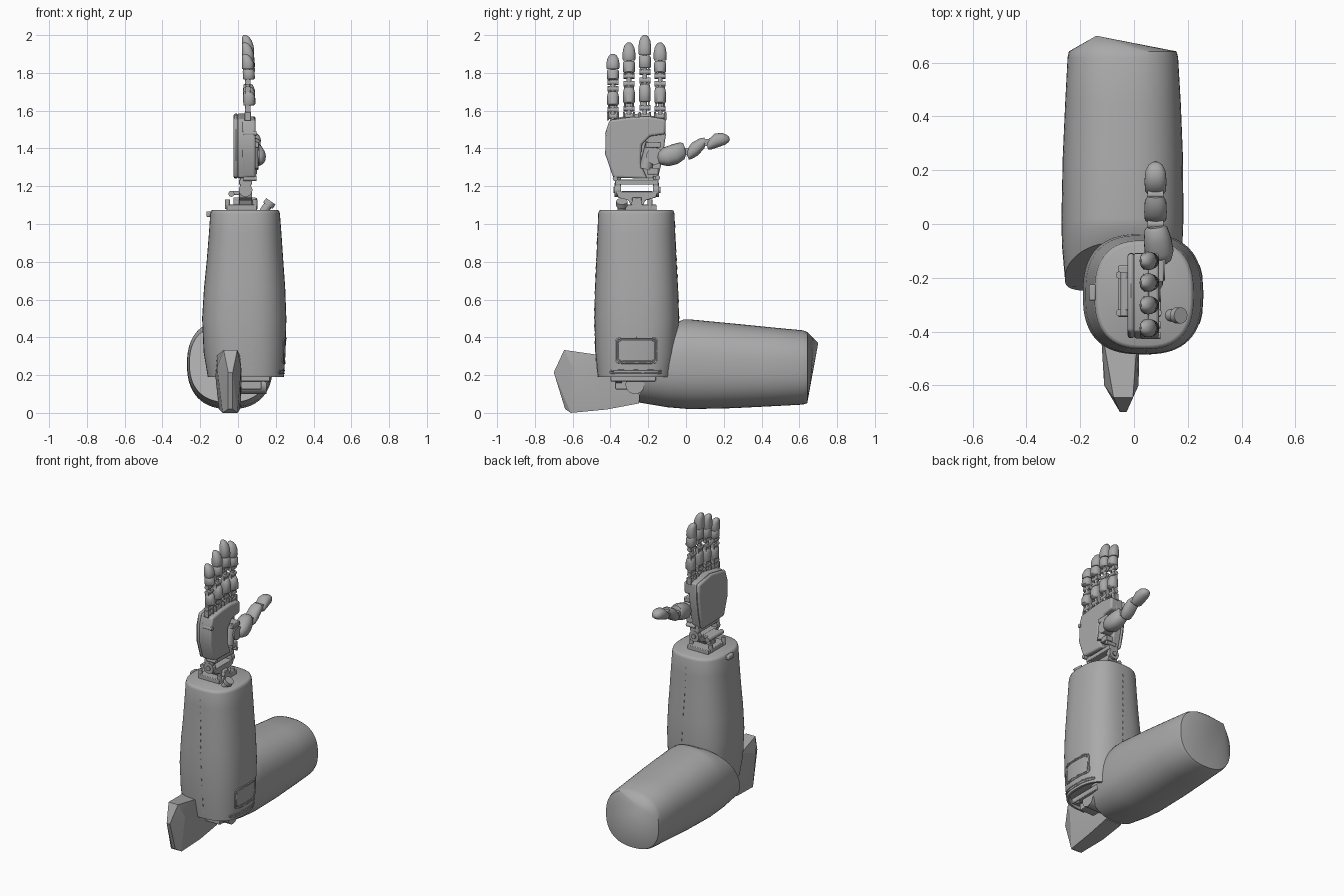
import bpy, bmesh, math
from mathutils import Vector as V

cube = bpy.data.objects.get("Cube")
if cube:
    bpy.data.objects.remove(cube, do_unlink=True)

grey = bpy.data.materials.new("plain grey")
grey.use_nodes = True
grey.diffuse_color = (0.4, 0.4, 0.4, 1)
grey.node_tree.nodes["Principled BSDF"].inputs["Base Color"].default_value = (0.4, 0.4, 0.4, 1)
X, Y, Z = V((1, 0, 0)), V((0, 1, 0)), V((0, 0, 1))


def finish(name, bm, bevel=0, angle=35):
    """Turn a bmesh into a shaded object."""
    bmesh.ops.recalc_face_normals(bm, faces=bm.faces[:])
    me = bpy.data.meshes.new(name)
    bm.to_mesh(me)
    bm.free()
    me.materials.append(grey)
    ob = bpy.data.objects.new(name, me)
    bpy.context.collection.objects.link(ob)
    bpy.ops.object.select_all(action='DESELECT')
    ob.select_set(True)
    bpy.context.view_layer.objects.active = ob
    bpy.ops.object.shade_smooth_by_angle(angle=math.radians(angle))
    if bevel:
        m = ob.modifiers.new("soft edges", 'BEVEL')
        m.width, m.segments, m.limit_method = bevel, 2, 'ANGLE'
    return ob


def ring(c, u, v, a, b, n=2.0, k=32):
    """Superellipse ring around c in the plane of u and v."""
    out = []
    for i in range(k):
        t = 2 * math.pi * i / k
        cs, sn = math.cos(t), math.sin(t)
        out.append(V(c) + u * (a * math.copysign(abs(cs) ** (2 / n), cs))
                   + v * (b * math.copysign(abs(sn) ** (2 / n), sn)))
    return out


def loft(name, rings, apex=None, angle=35):
    """Skin a stack of rings; the last one may close to an apex point."""
    bm = bmesh.new()
    vs = [[bm.verts.new(p) for p in r] for r in rings]
    k = len(vs[0])
    for r, s in zip(vs, vs[1:]):
        for i in range(k):
            bm.faces.new((r[i], r[(i + 1) % k], s[(i + 1) % k], s[i]))
    bm.faces.new(vs[0])
    if apex:
        top = bm.verts.new(apex)
        for i in range(k):
            bm.faces.new((vs[-1][i], vs[-1][(i + 1) % k], top))
    else:
        bm.faces.new(vs[-1])
    return finish(name, bm, angle=angle)


def box(name, c, s, bevel=0.004):
    bm = bmesh.new()
    bmesh.ops.create_cube(bm, size=1)
    for v in bm.verts:
        v.co = V(c) + V([v.co[i] * s[i] for i in range(3)])
    return finish(name, bm, bevel)


def rod(name, p0, p1, r, k=20):
    d = (V(p1) - V(p0)).normalized()
    u = d.orthogonal().normalized()
    w = d.cross(u)
    return loft(name, [ring(p, u, w, r, r, k=k) for p in (p0, p1)])


def prism(name, pts, x0, x1, bevel):
    """Extrude a side outline (y, z) across x."""
    return loft_flat(name, [[V((x, y, z)) for y, z in pts] for x in (x0, x1)], bevel)


def loft_flat(name, rings, bevel):
    ob = loft(name, rings)
    m = ob.modifiers.new("soft edges", 'BEVEL')
    m.width, m.segments, m.limit_method = bevel, 3, 'ANGLE'
    return ob


# Forearm shell: (z, x min, x max, y min, y max), recessed underneath
levels = [(0.22, -0.14, 0.22, -0.45, -0.09), (0.19, -0.145, 0.228, -0.455, -0.08),
          (0.19, -0.16, 0.243, -0.467, -0.068), (0.32, -0.182, 0.252, -0.48, -0.046),
          (0.5, -0.19, 0.256, -0.485, -0.037), (0.66, -0.18, 0.25, -0.482, -0.042),
          (0.8, -0.166, 0.24, -0.475, -0.05), (0.95, -0.154, 0.23, -0.469, -0.057),
          (1.055, -0.147, 0.222, -0.465, -0.061), (1.07, -0.142, 0.217, -0.46, -0.066),
          (1.075, -0.132, 0.207, -0.45, -0.076)]
SQ = 2.6
loft("forearm", [ring(((a + b) / 2, (c + d) / 2, z), X, Y, (b - a) / 2, (d - c) / 2, SQ, 64)
                 for z, a, b, c, d in levels], angle=50)


def forearm_size(z):
    """Interpolated centre and half sizes of the forearm at height z."""
    for lo, hi in zip(levels[2:], levels[3:]):
        if lo[0] <= z <= hi[0]:
            t = (z - lo[0]) / (hi[0] - lo[0])
            a, b, c, d = [p + (q - p) * t for p, q in zip(lo[1:], hi[1:])]
            return (a + b) / 2, (c + d) / 2, (b - a) / 2, (d - c) / 2


def side_point(y, z):
    cx, cy, hx, hy = forearm_size(z)
    return V((cx + hx * (1 - min(1, abs((y - cy) / hy)) ** SQ) ** (1 / SQ), y, z))


# Side hatch frame and slot, wrapped on the forearm
def wrapped_loop(name, cy, cz, hy, hz, n, r):
    path = [side_point(p.y, p.z) for p in ring((0, cy, cz), Y, Z, hy, hz, n, 48)]
    cu = bpy.data.curves.new(name, 'CURVE')
    cu.dimensions, cu.bevel_depth, cu.bevel_resolution = '3D', r, 1
    sp = cu.splines.new('POLY')
    sp.points.add(len(path) - 1)
    for q, p in zip(sp.points, path):
        q.co = (*p, 1)
    sp.use_cyclic_u = True
    cu.materials.append(grey)
    ob = bpy.data.objects.new(name, cu)
    bpy.context.collection.objects.link(ob)
    bpy.ops.object.select_all(action='DESELECT')
    ob.select_set(True)
    bpy.context.view_layer.objects.active = ob
    bpy.ops.object.convert(target='MESH')


wrapped_loop("hatch_frame", -0.262, 0.33, 0.108, 0.066, 9, 0.005)
wrapped_loop("hatch_inner_frame", -0.262, 0.33, 0.098, 0.056, 9, 0.003)
wrapped_loop("hatch_slot", -0.265, 0.217, 0.135, 0.008, 6, 0.004)

# Seam stitches on the front and back of the forearm
for i in range(18):
    z = 0.24 + i * 0.044
    cx, cy, hx, hy = forearm_size(z)
    x = 0.07 - 0.03 * i / 17
    for side, word in ((-1, "front"), (1, "back")):
        box(f"{word}_stitch_{i}", (x, cy + side * hy, z), (0.005, 0.004, 0.016), 0)
box("release_tab", (-0.155, -0.255, 1.052), (0.026, 0.06, 0.03), 0.006)

# Upper arm: (y, x min, x max, z min, z max), mouth cut on a curve, faceted end
sections = [(-0.25, -0.257, 0.165, 0.055, 0.47), (-0.1, -0.268, 0.18, 0.03, 0.495),
            (0.02, -0.27, 0.184, 0.02, 0.495), (0.25, -0.265, 0.182, 0.025, 0.473),
            (0.45, -0.256, 0.174, 0.035, 0.453), (0.62, -0.247, 0.164, 0.044, 0.437),
            (0.642, -0.242, 0.158, 0.052, 0.428)]
rings = [ring(((a + b) / 2, y, (c + d) / 2), X, Z, (b - a) / 2, (d - c) / 2, 2.4, 56)
         for y, a, b, c, d in sections]
for r, amount in ((rings[0], 0.21), (rings[1], 0.09)):
    for p in r:
        p.y += amount * (max(0, p.z - 0.05) / 0.45) ** 2
loft("upper_arm", rings, apex=(-0.14, 0.70, 0.37))

# Elbow fin: faceted hull, (y, z, centre x, half width)
bm = bmesh.new()
for y, z, cx, w in [(-0.25, 0.05, -0.045, 0.06), (-0.25, 0.17, -0.045, 0.065), (-0.45, 0.305, -0.05, 0.06),
                    (-0.45, 0.2, -0.05, 0.07), (-0.42, 0.018, -0.045, 0.055), (-0.645, 0.333, -0.04, 0.036),
                    (-0.6, 0.24, -0.047, 0.064), (-0.61, 0.0, -0.042, 0.04), (-0.64, 0.02, -0.04, 0.012),
                    (-0.70, 0.215, -0.04, 0.012)]:
    for s in (-1, 1):
        bm.verts.new((cx + s * w, y, z))
bmesh.ops.convex_hull(bm, input=bm.verts[:])
finish("elbow_fin", bm, angle=12)

# Elbow mechanism under the forearm
box("elbow_plate", (0.04, -0.28, 0.185), (0.26, 0.24, 0.035))
box("elbow_block", (0.045, -0.31, 0.155), (0.16, 0.13, 0.06))
rod("elbow_axle", (-0.1, -0.27, 0.15), (0.15, -0.27, 0.15), 0.05, 28)
for x in (0.08, 0.15):
    rod(f"elbow_bolt_{x}", (x, -0.37, 0.172), (x, -0.34, 0.172), 0.013)

# Wrist mechanism
box("wrist_base", (0.02, -0.25, 1.087), (0.16, 0.19, 0.03))
box("wrist_bracket", (0.035, -0.26, 1.115), (0.12, 0.05, 0.05))
for s, word in ((-1, "front"), (1, "back")):
    rod(f"wrist_{word}_pivot", (0.04, -0.26 + s * 0.085, 1.18), (0.04, -0.26 + s * 0.118, 1.18), 0.036, 28)
    rod(f"wrist_{word}_pin", (0.04, -0.26 + s * 0.115, 1.18), (0.04, -0.26 + s * 0.125, 1.18), 0.016)
    box(f"wrist_{word}_post", (0.04, -0.26 + s * 0.1, 1.215), (0.06, 0.03, 0.08))
    for x in (-0.055, 0.09):
        rod(f"wrist_{word}_stud_{x}", (x, -0.26 + s * 0.07, 1.08), (x, -0.26 + s * 0.07, 1.13), 0.013)
prism("wrist_yoke", [(-0.37, 1.172), (-0.15, 1.172), (-0.16, 1.14), (-0.215, 1.125), (-0.23, 1.095),
                     (-0.29, 1.095), (-0.305, 1.125), (-0.36, 1.14)], 0.005, 0.075, 0.004)
rod("wrist_hinge", (-0.02, -0.26, 1.11), (0.1, -0.26, 1.11), 0.028, 28)
rod("wrist_side_rod", (-0.035, -0.34, 1.16), (-0.035, -0.18, 1.16), 0.016)
box("wrist_side_arm", (-0.01, -0.26, 1.165), (0.05, 0.12, 0.022))
box("wrist_crossbar", (0.04, -0.26, 1.222), (0.07, 0.23, 0.028))
rod("cable_plug", (0.135, -0.34, 1.065), (0.17, -0.34, 1.115), 0.023)
rod("cable_plug_head", (0.158, -0.34, 1.097), (0.174, -0.34, 1.12), 0.03)

# Palm and back of hand
palm = [(-0.405, 1.55), (-0.425, 1.49), (-0.428, 1.37), (-0.385, 1.245), (-0.205, 1.24), (-0.24, 1.32),
        (-0.235, 1.42), (-0.19, 1.465), (-0.11, 1.475), (-0.108, 1.555), (-0.2, 1.57), (-0.3, 1.565)]
back = [(-0.4, 1.555), (-0.425, 1.48), (-0.425, 1.37), (-0.385, 1.245), (-0.15, 1.24),
        (-0.125, 1.34), (-0.107, 1.47), (-0.11, 1.56), (-0.25, 1.585)]
prism("palm", palm, 0.02, 0.093, 0.012)
prism("palm_core", back, 0.0, 0.055, 0.008)
prism("back_of_hand", back, -0.024, 0.002, 0.014)
for y, z in ((-0.415, 1.48), (-0.375, 1.24), (-0.15, 1.245)):
    rod(f"palm_screw_{y}", (0.03, y, z), (0.098, y, z), 0.013)

# Thumb drive in the palm notch
rod("thumb_motor", (0.075, -0.215, 1.29), (0.075, -0.18, 1.43), 0.034)
rod("thumb_gear", (0.05, -0.165, 1.36), (0.115, -0.165, 1.36), 0.045, 28)
box("thumb_bracket", (0.08, -0.175, 1.42), (0.06, 0.08, 0.03))
box("thumb_foot", (0.07, -0.175, 1.28), (0.06, 0.06, 0.035))


# Thumb: three tapered pods with hinges between
def pod(name, p0, p1, r, profile):
    p0, p1 = V(p0), V(p1)
    d = (p1 - p0).normalized()
    u = d.cross(Z).normalized()
    w = u.cross(d)
    loft(name, [ring(p0.lerp(p1, t) + w * (o * r), u, w, r * a, r * b, 2.3, 24)
                for t, a, b, o in profile], angle=50)


base = [(0, .45, .35, -.1), (.08, .75, .65, 0), (.3, 1, .95, 0), (.65, .95, 1, 0.05), (.92, .8, .85, .2), (1, .6, .6, .3)]
mid = [(0, .7, .4, -.5), (.1, .95, .65, -.3), (.4, 1, .9, 0), (.8, .95, .7, .3), (1, .7, .35, .5)]
tip = [(0, .75, .4, -.4), (.1, .95, .65, -.25), (.45, 1, .9, 0.05), (.75, .9, .8, 0), (.92, .62, .52, -.1), (1, .25, .2, -.15)]
pod("thumb_base", (0.1, -0.15, 1.345), (0.08, -0.005, 1.38), 0.054, base)
pod("thumb_middle", (0.08, 0.0, 1.375), (0.08, 0.112, 1.425), 0.042, mid)
pod("thumb_tip", (0.08, 0.108, 1.425), (0.08, 0.228, 1.46), 0.041, tip)
for y, z in ((0.0, 1.385), (0.11, 1.432)):
    rod(f"thumb_hinge_{z}", (0.05, y, z), (0.11, y, z), 0.018)
    box(f"thumb_link_{z}", (0.08, y, z), (0.03, 0.06, 0.03))

# Fingers: (y, tip height)
for i, (y, top) in enumerate([(-0.387, 1.90), (-0.302, 1.96), (-0.218, 2.0), (-0.137, 1.96)]):
    n = f"finger_{i + 1}_"
    root = 1.57
    s = (top - root) / 0.43

    def h(f):
        return root + f * s

    def seg(name, rows):
        loft(n + name, [ring((cx, y, z), X, Y, a, b, 2.3, 24) for z, cx, a, b in rows], angle=50)

    # Fingertip with its dome leaning to the back of the hand
    seg("tip", [(h(.325), .052, .029, .031), (h(.335), .053, .032, .034), (h(.37), .052, .031, .034),
                (h(.40), .047, .026, .029), (h(.42), .041, .019, .02), (h(.43), .036, .009, .009)])
    seg("middle", [(h(.255), .056, .027, .028), (h(.262), .058, .032, .032), (h(.31), .056, .031, .032),
                   (h(.322), .054, .026, .027)])
    seg("lower", [(h(.075), .056, .026, .026), (h(.085), .06, .032, .031), (h(.14), .058, .031, .031),
                  (h(.165), .054, .025, .026), (h(.17), .052, .02, .022)])
    # Hinges and forked links between the segments
    rod(n + "core", (.052, y, root - .03), (.052, y, h(.33)), .013, 12)
    for f, word in ((.19, "upper"), (.235, "middle"), (.045, "lower"), (.0, "root")):
        rod(n + word + "_hinge", (.052, y - .029, h(f)), (.052, y + .029, h(f)), .015, 16)
    for side in (-1, 1):
        box(f"{n}upper_fork_{side}", (.052, y + side * .021, h(.25)), (.028, .009, .05), .002)
        box(f"{n}lower_fork_{side}", (.052, y + side * .021, h(.062)), (.028, .009, .05), .002)
        box(f"{n}root_ear_{side}", (.052, y + side * .027, h(.0)), (.034, .011, .045), .003)
        box(f"{n}mid_ear_{side}", (.052, y + side * .021, h(.178)), (.026, .009, .04), .002)
